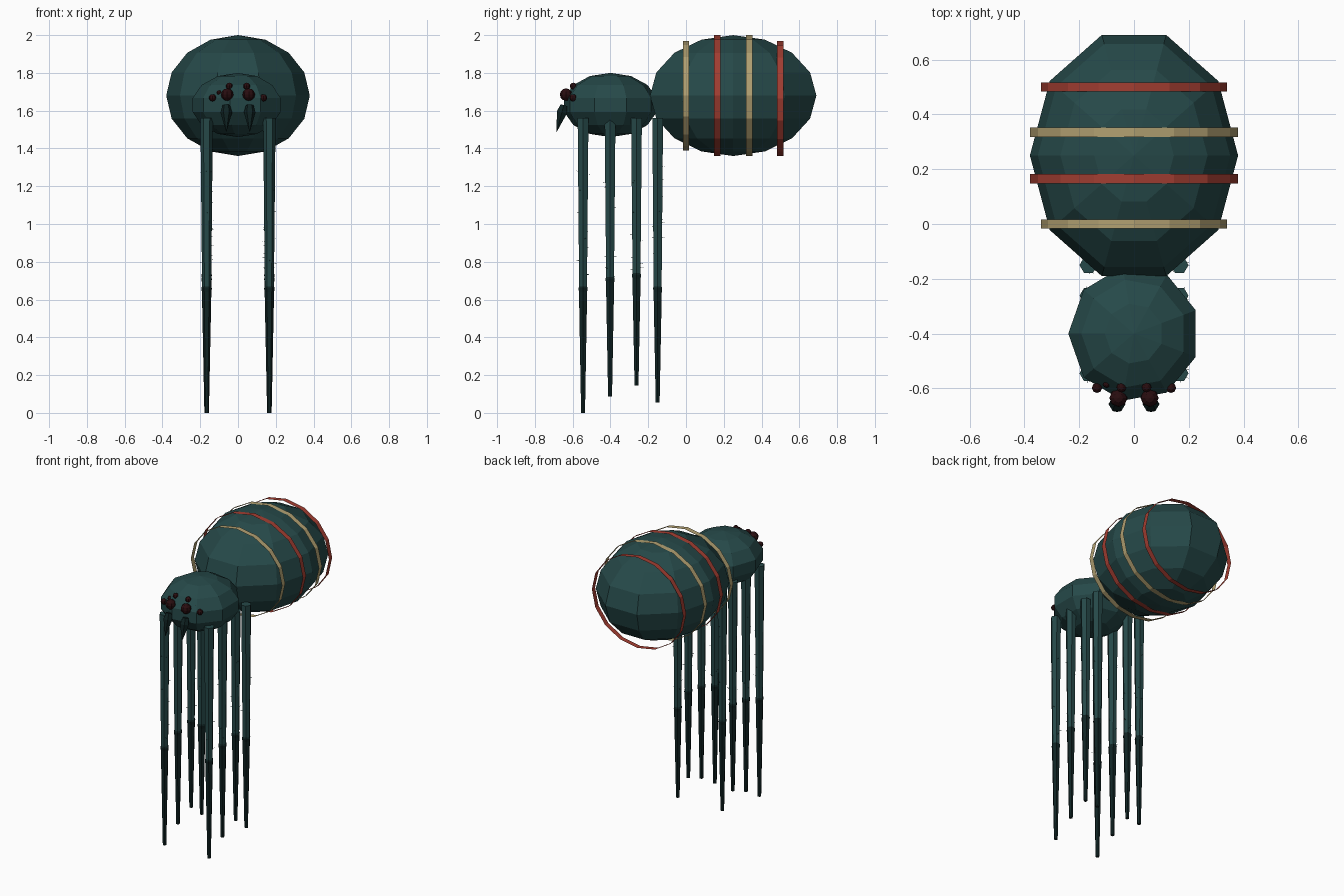
import bpy, bmesh, random
from math import sin, cos, pi, tau
from mathutils import Matrix, Vector

random.seed(4)
cube = bpy.data.objects.get("Cube")
if cube:
    bpy.data.objects.remove(cube, do_unlink=True)


def material(name, rgb):
    m = bpy.data.materials.new(name)
    m.use_nodes = True
    m.diffuse_color = (*rgb, 1)
    m.node_tree.nodes["Principled BSDF"].inputs["Base Color"].default_value = (*rgb, 1)
    return m


TEAL = material("dark teal", (0.019, 0.066, 0.066))
BLACK = material("blackish teal", (0.005, 0.017, 0.017))
RED = material("brick red", (0.36, 0.047, 0.031))
CREAM = material("sand cream", (0.44, 0.35, 0.165))
MAROON = material("deep maroon", (0.022, 0.004, 0.005))


def lathe(bm, profile, sides, matrix, phase=0.0, caps=True):
    """Revolve (radius, height) points around local z."""
    angles = [phase + tau * i / sides for i in range(sides)]
    rings = [[bm.verts.new(matrix @ Vector((r * cos(a), r * sin(a), z))) for a in angles]
             for r, z in profile]
    for low, high in zip(rings, rings[1:]):
        for i in range(sides):
            j = (i + 1) % sides
            bm.faces.new((low[i], low[j], high[j], high[i]))
    if caps:
        bm.faces.new(rings[0][::-1])
        bm.faces.new(rings[-1])


def finish(name, bm, mat):
    bmesh.ops.remove_doubles(bm, verts=bm.verts, dist=0.00005)
    bmesh.ops.recalc_face_normals(bm, faces=bm.faces)
    mesh = bpy.data.meshes.new(name)
    bm.to_mesh(mesh)
    bm.free()
    mesh.materials.append(mat)
    ob = bpy.data.objects.new(name, mesh)
    bpy.context.collection.objects.link(ob)
    return ob


def ellipsoid(name, centre, radii, sides, rings, mat, phase=0.0):
    bm = bmesh.new()
    arc = [(sin(pi * k / rings), -cos(pi * k / rings)) for k in range(rings + 1)]
    lathe(bm, arc, sides, Matrix.Translation(centre) @ Matrix.Diagonal((*radii, 1)), phase, False)
    return finish(name, bm, mat)


def aim(start, end):
    """Place local z along the line from start to end."""
    start, end = Vector(start), Vector(end)
    turn = (end - start).to_track_quat('Z', 'Y').to_matrix().to_4x4()
    return Matrix.Translation(start) @ turn, (end - start).length


# Body
ellipsoid("abdomen", (0, 0.25, 1.68), (0.38, 0.463, 0.32), 10, 8, TEAL)
ellipsoid("head_body", (0, -0.40, 1.63), (0.246, 0.255, 0.17), 9, 7, TEAL, pi)

# Thin open bands around the abdomen
bands = [(0.0, 0.34, 0.29, 1.68, CREAM), (0.165, 0.38, 0.32, 1.68, RED),
         (0.335, 0.38, 0.32, 1.68, CREAM), (0.5, 0.34, 0.305, 1.665, RED)]
for n, (y, rx, rz, z, mat) in enumerate(bands):
    bm = bmesh.new()
    place = (Matrix.Translation((0, y, z)) @ Matrix.Diagonal((rx, 1, rz, 1))
             @ Matrix.Rotation(pi / 2, 4, 'X'))
    lathe(bm, [(1, -0.017), (1, 0.017)], 16, place, caps=False)
    finish(f"abdomen_band_{n + 1}", bm, mat)

# Legs: y, top, knee and tip heights
legs = [(-0.545, 1.56, 0.66, 0.0), (-0.402, 1.55, 0.71, 0.087),
        (-0.262, 1.56, 0.73, 0.145), (-0.15, 1.56, 0.66, 0.055)]
eyes = [("large", 0.057, -0.635, 1.685, 0.033), ("upper", 0.046, -0.597, 1.73, 0.018),
        ("outer", 0.135, -0.598, 1.668, 0.019), ("small", 0.10, -0.585, 1.695, 0.013)]

for side, sx in (("left", 1), ("right", -1)):
    for n, (y, top, knee, tip) in enumerate(legs):
        spot = Matrix.Translation((sx * 0.166, y, 0))
        bm = bmesh.new()
        lathe(bm, [(0.024, knee), (0.033, top)], 6, spot)
        # Short bristles on the upper leg
        for _ in range(8):
            a, z = random.uniform(0, tau), random.uniform(knee, 1.3)
            out = Vector((cos(a), sin(a), 0.2))
            root = Vector((sx * 0.166, y, z)) + out * 0.02
            place, length = aim(root, root + out * 0.017)
            lathe(bm, [(0.002, 0), (0.0005, length)], 3, place)
        finish(f"{side}_upper_leg_{n + 1}", bm, TEAL)

        bm = bmesh.new()
        lathe(bm, [(0.012, tip), (0.025, knee - 0.02), (0.028, knee), (0.02, knee + 0.02)], 6, spot)
        finish(f"{side}_lower_leg_{n + 1}", bm, BLACK)

    # Eyes
    for label, x, y, z, r in eyes:
        ellipsoid(f"{side}_{label}_eye", (sx * x, y, z), (r, r, r), 8, 6, MAROON)

    # Fang
    bm = bmesh.new()
    place, length = aim((sx * 0.062, -0.652, 1.61), (sx * 0.062, -0.685, 1.488))
    lathe(bm, [(0.02, -0.02), (0.031, 0.02), (0.001, length)], 6, place)
    finish(f"{side}_fang", bm, BLACK)
